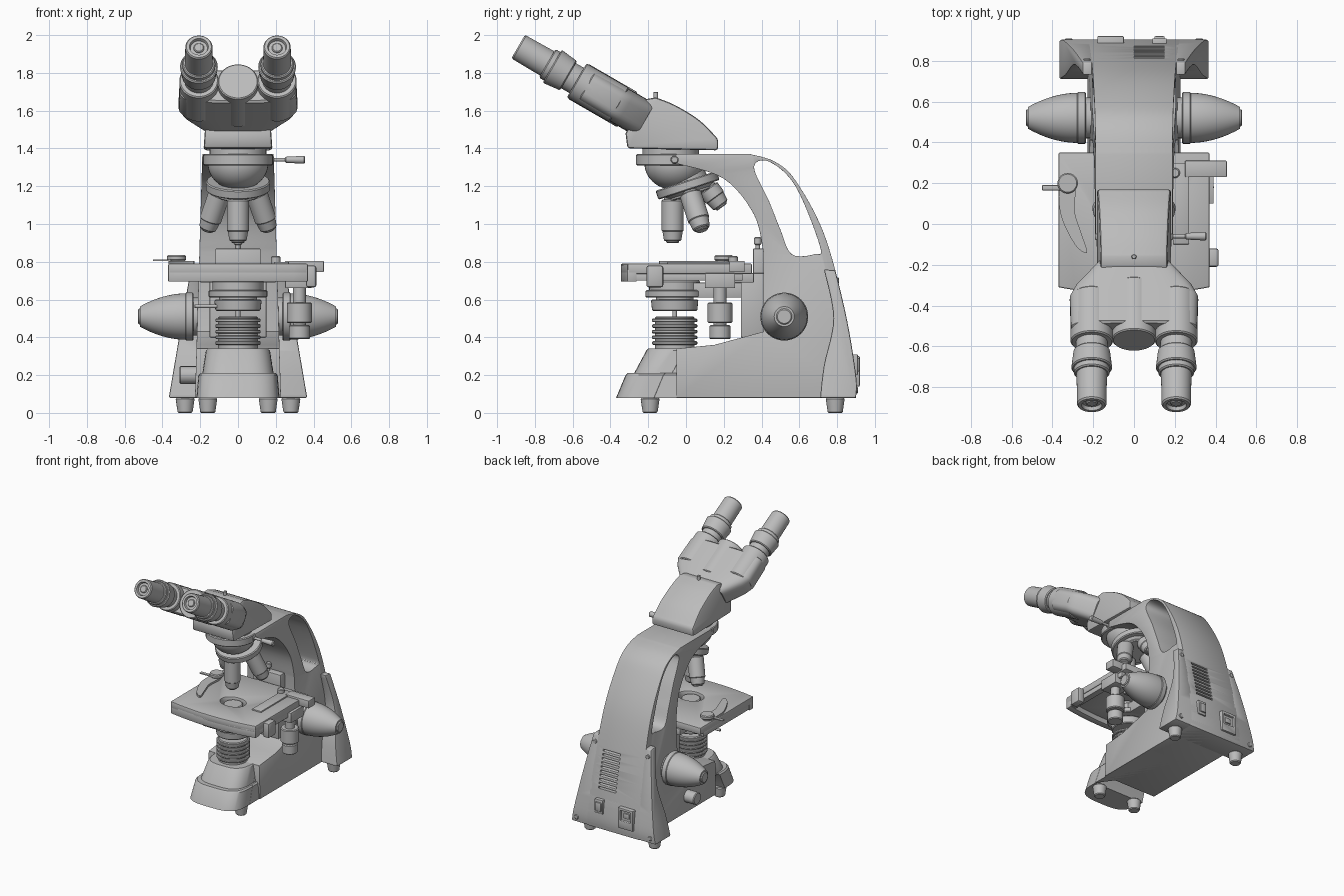
import bpy, bmesh
from math import sin, cos, pi, radians, copysign
from mathutils import Vector, Matrix

cube = bpy.data.objects.get("Cube")
if cube:
    bpy.data.objects.remove(cube)

grey = bpy.data.materials.new("plain grey")
grey.use_nodes = True
colour = (.5, .5, .5, 1)
grey.diffuse_color = colour
grey.node_tree.nodes["Principled BSDF"].inputs["Base Color"].default_value = colour

UP, LEFT, BACK, ORIGIN = Vector((0, 0, 1)), Vector((1, 0, 0)), Vector((0, 1, 0)), Vector()


def add(name, bm, bevel=0, cutters=()):
    """Turn a bmesh into a finished object, with optional cuts and bevel."""
    bmesh.ops.recalc_face_normals(bm, faces=bm.faces)
    mesh = bpy.data.meshes.new(name)
    bm.to_mesh(mesh)
    bm.free()
    mesh.materials.append(grey)
    ob = bpy.data.objects.new(name, mesh)
    bpy.context.collection.objects.link(ob)
    for cutter in cutters:
        mod = ob.modifiers.new("cut", "BOOLEAN")
        mod.object, mod.operation, mod.solver = cutter, "DIFFERENCE", "EXACT"
    if bevel:
        mod = ob.modifiers.new("bevel", "BEVEL")
        mod.width, mod.segments, mod.angle_limit = bevel, 2, radians(40)
    if cutters or bevel:
        depsgraph = bpy.context.evaluated_depsgraph_get()
        ob.data = bpy.data.meshes.new_from_object(ob.evaluated_get(depsgraph))
        ob.modifiers.clear()
        for cutter in cutters:
            bpy.data.objects.remove(cutter)
    bpy.ops.object.select_all(action="DESELECT")
    ob.select_set(True)
    bpy.context.view_layer.objects.active = ob
    bpy.ops.object.shade_smooth_by_angle(angle=radians(35))
    return ob


def loft(name, rings, **finish):
    """Skin a closed solid through rings of equal length."""
    bm = bmesh.new()
    rows = [[bm.verts.new(point) for point in ring] for ring in rings]
    for a, b in zip(rows, rows[1:]):
        for i in range(len(a)):
            bm.faces.new((a[i - 1], a[i], b[i], b[i - 1]))
    bm.faces.new(rows[0])
    bm.faces.new(rows[-1])
    return add(name, bm, **finish)


def lathe(name, at, axis, profile, sides=40):
    """Revolve (distance, radius) pairs about an axis."""
    turn = axis.to_track_quat("Z", "Y")
    angles = [2 * pi * i / sides for i in range(sides)]
    return loft(name, [[at + turn @ Vector((r * cos(a), r * sin(a), d)) for a in angles] for d, r in profile])


def drum(name, at, axis, start, end, radius, tip=None):
    """Cylinder or cone along an axis, with softened rims."""
    tip = tip or radius
    soft = min(.006, tip / 4, (end - start) / 4)
    return lathe(name, at, axis, [(start, radius - soft), (start + soft, radius), (end - soft, tip), (end, tip - soft)])


def side(name, outline, width, **finish):
    """Extrude a (y, z) outline in x; half-width is a function of height."""
    return loft(name, [[(s * width(z), y, z) for y, z in outline] for s in (-1, 1)], **finish)


def flat(name, outline, low, high, **finish):
    return loft(name, [[(x, y, z) for x, y in outline] for z in (low, high)], **finish)


def box(name, xs, ys, zs, bevel=.005, **finish):
    (a, b), (c, d) = xs, ys
    return flat(name, [(a, c), (b, c), (b, d), (a, d)], *zs, bevel=bevel, **finish)


def spline(points, closed=False, steps=6):
    """Catmull-Rom curve through the points."""
    pts = [Vector(p) for p in points]
    pts = [pts[-1]] + pts + pts[:2] if closed else [pts[0]] + pts + [pts[-1]]
    out = []
    for a, b, c, d in zip(pts, pts[1:], pts[2:], pts[3:]):
        for t in (i / steps for i in range(steps)):
            out.append(b + t / 2 * (c - a + t * (2 * a - 5 * b + 4 * c - d + t * (3 * b - a - 3 * c + d))))
    return out if closed else out + [pts[-1]]


def rounded(width, height, power, count=48):
    """Superellipse points."""
    for i in range(count):
        c, s = cos(2 * pi * i / count), sin(2 * pi * i / count)
        yield copysign(abs(c) ** power, c) * width, copysign(abs(s) ** power, s) * height


# Body and arm, with a through handle and rear vents
spine = spline([(.34, 1.37), (.47, 1.33), (.58, 1.23), (.73, .95), (.84, .55), (.9, .2), (.9, .08)])
throat = spline([(.41, .85), (.36, 1.05), (.2, 1.24), (-.05, 1.32)])
grip = spline([(.36, 1.3), (.44, 1.33), (.58, 1.2), (.71, .88), (.68, .84), (.56, .84), (.5, .97), (.44, 1.12)], True)
cutters = [side("handle_cutter", grip, lambda z: 1)]
for z in (.38 + .03 * i for i in range(10)):
    cutters.append(box("vent_cutter", (0, .15), (.93 - z / 4, 1), (z, z + .014), bevel=0))
platform = [(-.05, .08), (-.05, .34), (.15, .36), (.41, .43)]
side("body_arm", [(-.05, 1.37)] + spine + platform + throat, lambda z: .23 - .03 * z, cutters=cutters, bevel=.008)

# Flared housing at the rear, open behind the vents
flare = spline([(.71, .08), (.73, .25), (.78, .5), (.73, .76)])
gap = box("vent_gap_cutter", (-.2, .2), (.5, 1), (.34, 1), bevel=0)
side("rear_housing", flare + [p for p in spine if p.y < .76], lambda z: .38 - .17 * z, cutters=[gap], bevel=.008)


# Base with rounded front and raised lamp platform
def base_ring(z, front, width):
    nose = [(x, front + .2 + y, z) for x, y in rounded(width, .2, .6) if y < .01]
    return nose + [(width, .45, z), (-width, .45, z)]


loft("base_foot", [base_ring(.08, -.37, .22), base_ring(.2, -.32, .21), base_ring(.21, -.31, .2)])
loft("base_platform", [base_ring(.2, -.28, .19), base_ring(.33, -.21, .17), base_ring(.34, -.2, .16)])
for s in (-1, 1):
    for x, y in ((.16, -.19), (.28, .79)):
        drum("foot", Vector((s * x, y, 0)), UP, 0, .08, .04, .05)
    drum("lower_panel_screw", Vector((s * .32, .89, .12)), BACK, 0, .02, .018)
    drum("upper_panel_screw", Vector((s * .23, .78, .7)), BACK, 0, .03, .018)

    # Bullet-shaped focus knobs with a small fine knob at the tip
    pivot, outward = Vector((0, .52, .51)), s * LEFT
    drum("focus_neck", pivot, outward, .18, .25, .1)
    drum("focus_collar", pivot, outward, .235, .28, .127)
    lathe("focus_knob", pivot, outward, [(.27 + .25 * i / 12, .123 - .07 * (i / 12) ** 2) for i in range(13)])
    drum("fine_focus_knob", pivot, outward, .5, .53, .042)
drum("brightness_knob", Vector((0, .3, .2)), -LEFT, .19, .31, .047)

# Power socket and switch
recess = box("socket_cutter", (-.16, -.07), (.9, 1), (.2, .28), bevel=0)
box("socket_frame", (-.18, -.05), (.86, .92), (.14, .3), cutters=[recess])
box("socket_core", (-.14, -.09), (.88, .91), (.22, .26))
box("switch_frame", (.09, .16), (.86, .91), (.2, .31))
box("switch_rocker", (.1, .15), (.88, .92), (.22, .29))

# Lamp collector with ribs, and condenser above it
optic = Vector((0, -.06, 0))
drum("lamp_collector", optic, UP, .33, .51, .105)
for i in range(5):
    drum("collector_rib", optic, UP, .36 + .03 * i, .38 + .03 * i, .12)
drum("condenser_pin", optic, UP, .5, .55, .012)
drum("condenser_iris", optic, UP, .54, .6, .12, .125)
drum("condenser_core", optic, UP, .58, .7, .1)
drum("condenser_ring", optic, UP, .61, .65, .155)
drum("condenser_mount", optic, UP, .64, .7, .135)
drum("condenser_lens", optic, UP, .69, .775, .07)
drum("condenser_lever", Vector((0, -.1, .565)), -LEFT, .09, .23, .01)
box("condenser_bracket", (-.09, .09), (0, .32), (.61, .69))
box("focus_slide", (-.15, .15), (.29, .42), (.4, .74))
box("slide_upright", (-.12, .12), (.355, .42), (.7, .87))
drum("stop_screw_stem", Vector((0, .38, 0)), UP, .85, .9, .012)
drum("stop_screw_head", Vector((0, .38, 0)), UP, .89, .93, .02)

# Stage with a bowed front edge and an oval opening
opening = flat("oval_cutter", [(x, y - .06) for x, y in rounded(.1, .075, 1)], .6, .9)
bow = [(.37 * i / 5, .035 * (i / 5) ** 2 - .345) for i in range(-5, 6)]
flat("stage", bow + [(.37, .35), (-.37, .35)], .735, .79, cutters=[opening], bevel=.008)
flat("stage_apron", bow + [(x, y + .05) for x, y in reversed(bow)], .695, .76, bevel=.005)
box("stage_carrier", (-.2, .2), (.12, .36), (.69, .74))
for s in (-1, 1):
    box("stage_rail", (s * .34 - .025, s * .34 + .025), (-.28, .3), (.7, .74))

# Mechanical slide holder and its drive knobs
box("holder_arm", (.19, .27), (-.1, .3), (.78, .8))
box("holder_bar", (.25, .455), (.23, .31), (.745, .805))
box("holder_mount", (.36, .415), (-.21, -.12), (.665, .78), bevel=.012)
box("drive_mount", (.25, .39), (.1, .26), (.66, .74))
drive = Vector((.325, .18, 0))
drum("drive_stem", drive, UP, .45, .67, .034)
drum("lower_drive_knob", drive, UP, .39, .465, .056)
drum("upper_drive_knob", drive, UP, .475, .585, .066)
drum("holder_screw", Vector((.2, .25, 0)), UP, .78, .83, .025)

# Slide clip with pivot knob and lever
clip = Vector((-.325, .2, 0))
drum("clip_stem", clip, UP, .78, .81, .03)
drum("clip_knob", clip, UP, .805, .835, .05)
crescent = spline([(-.36, .2), (-.36, .05), (-.29, -.1), (-.23, -.14), (-.26, -.04), (-.29, .06), (-.29, .2)], True)
flat("slide_clip", crescent, .785, .805)
box("clip_lever", (-.45, -.33), (.165, .19), (.803, .812), bevel=.002)

# Arm ring, bowl and tilted turret with four objectives
collar = Vector((0, -.08, 0))
drum("arm_ring", collar, UP, 1.31, 1.37, .185)
drum("head_neck", collar, UP, 1.36, 1.41, .15)
lathe("nosepiece_bowl", optic, UP, [(1.32 - .14 * sin(a), .16 * cos(a)) for a in (i / 8 for i in range(12))])
tilt = radians(18)
axis, hub = Vector((0, sin(tilt), -cos(tilt))), Vector((0, .01, 1.2))
drum("turret_hub", hub, axis, -.08, .05, .11, .12)
drum("turret_ring", hub, axis, -.03, .02, .17)
drum("turret_face", hub, axis, 0, .04, .15, .12)
for turn, length in enumerate((.275, .26, .17, .26)):
    radial = Matrix.Rotation(turn * pi / 2, 3, axis) @ Vector((0, -cos(tilt), -sin(tilt)))
    seat, aim = hub + radial * .085, axis * cos(tilt) + radial * sin(tilt)
    drum("objective_thread", seat, aim, -.02, .06, .045)
    drum("objective_barrel", seat, aim, .045, length - .06, .058)
    drum("objective_tip", seat, aim, length - .07, length - .01, .054, .046)
    drum("objective_lens", seat, aim, length - .02, length, .034)
lock = Vector((0, -.06, 1.34))
drum("lock_lever", lock, LEFT, .15, .3, .01)
drum("lock_lever_grip", lock, LEFT, .25, .355, .016, .021)
drum("ring_screw", lock, LEFT, -.19, .19, .022)

# Prism head
crown = spline([(.17, 1.45), (.07, 1.55), (-.06, 1.63), (-.16, 1.67)])
throat_edge = [(-.22, 1.66), (-.32, 1.48), (-.31, 1.4), (.17, 1.39)]
side("prism_head", crown + throat_edge, lambda z: .28 - .07 * z, bevel=.015)
drum("head_pip", Vector((0, -.16, 0)), UP, 1.64, 1.7, .012)

# Inclined binocular housing, centre hinge and eyepieces
face, look = Vector((0, -.57, 1.755)), Vector((0, -cos(pi / 6), sin(pi / 6)))
lift = look.cross(LEFT)


def housing_ring(depth, width, height=.1):
    return [face - look * depth + LEFT * x + lift * v for x, v in rounded(width, height, .5)]


loft("binocular_housing", [housing_ring(.045, .3, .09), housing_ring(.055, .31), housing_ring(.23, .315),
                           housing_ring(.29, .285), housing_ring(.41, .18)])
drum("hinge_barrel", face, look, -.3, 0, .107)
for s in (-1, 1):
    eye = face + LEFT * s * .207
    drum("tube_seat", eye, look, -.25, .01, .104)
    drum("eyepiece_neck", eye, look, -.02, .08, .077)
    drum("eyepiece_collar", eye, look, .06, .16, .09, .1)
    drum("eyepiece_band", eye, look, .15, .19, .087)
    lathe("eyepiece_tube", eye, look, [(.15, .075), (.36, .072), (.368, .066), (.368, .05), (.35, .045)])
    drum("eyepiece_lens", eye, look, .34, .36, .028)
